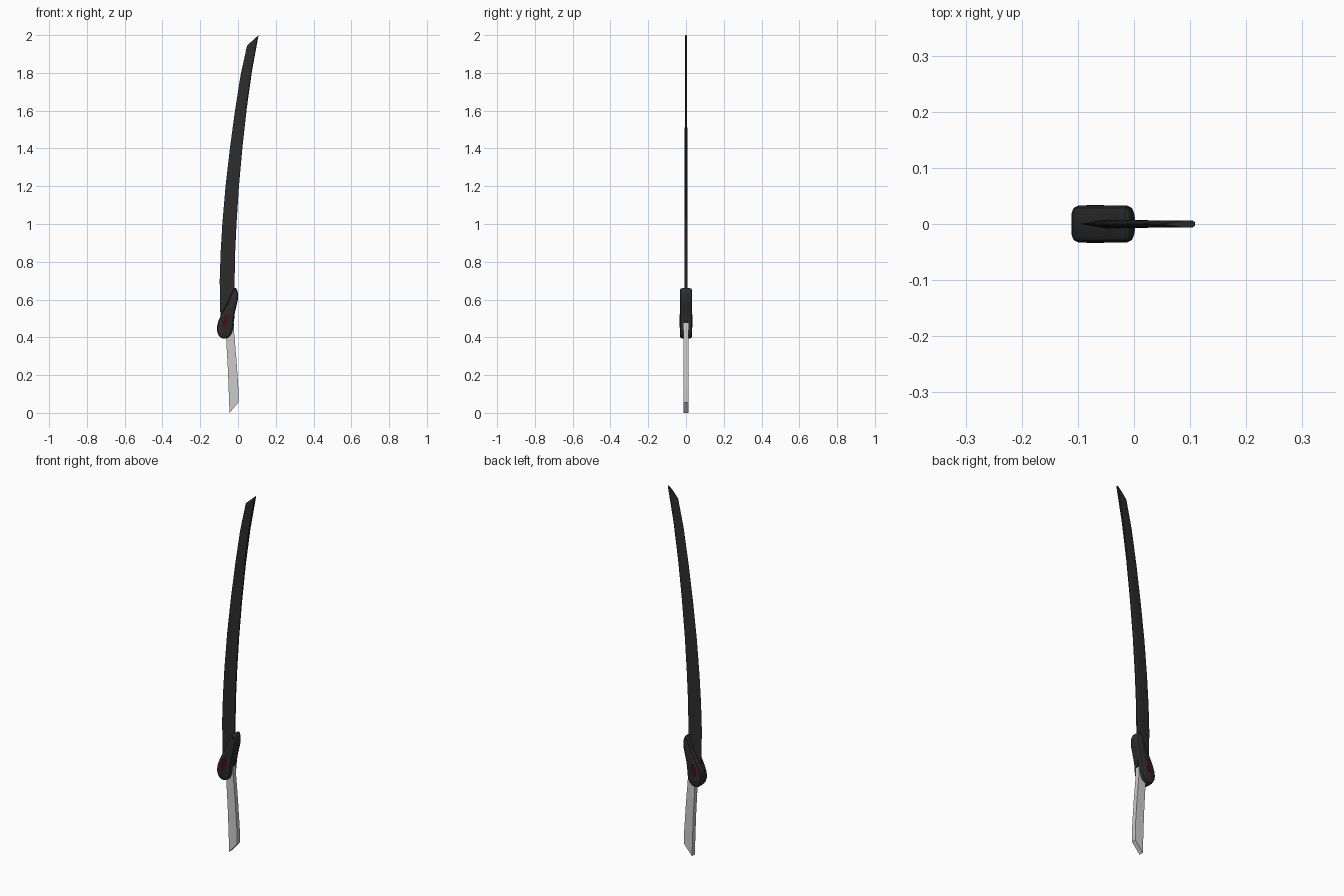
import bpy, bmesh, math

if "Cube" in bpy.data.objects:
    bpy.data.objects.remove(bpy.data.objects["Cube"])


def material(name, color):
    m = bpy.data.materials.new(name)
    m.diffuse_color = (*color, 1)
    m.use_nodes = True
    m.node_tree.nodes["Principled BSDF"].inputs["Base Color"].default_value = m.diffuse_color
    return m


def finish(name, bm, mat=None, smooth=None):
    bmesh.ops.recalc_face_normals(bm, faces=bm.faces[:])
    me = bpy.data.meshes.new(name)
    bm.to_mesh(me)
    bm.free()
    ob = bpy.data.objects.new(name, me)
    bpy.context.collection.objects.link(ob)
    if mat:
        me.materials.append(mat)
    if smooth:
        bpy.context.view_layer.objects.active = ob
        ob.select_set(True)
        bpy.ops.object.shade_smooth_by_angle(angle=math.radians(smooth))
        ob.select_set(False)
    return ob


def loft(rings):
    """Bridge closed rings of points and cap both ends."""
    bm = bmesh.new()
    rv = [[bm.verts.new(p) for p in r] for r in rings]
    n = len(rv[0])
    for a, b in zip(rv, rv[1:]):
        for i in range(n):
            j = (i + 1) % n
            bm.faces.new((a[i], a[j], b[j], b[i]))
    bm.faces.new(rv[0])
    bm.faces.new(rv[-1])
    return bm


def slab(outline, half, inset=0, raise_by=0):
    """Extrude an x-z outline to +-half, with chamfered raised caps."""
    bm = loft([[(x, y, z) for x, z in outline] for y in (-half, half)])
    if inset:
        caps = [f for f in bm.faces if len(f.verts) == len(outline)]
        bmesh.ops.recalc_face_normals(bm, faces=bm.faces[:])
        for share in (0.7, 0.3):
            bmesh.ops.inset_individual(bm, faces=caps, thickness=inset * (1 - share),
                                       depth=raise_by * share)
    return bm


def ellipse(cx, cz, a, b, tilt, n=20):
    pts = []
    for i in range(n):
        t = 2 * math.pi * i / n
        u, v = a * math.cos(t), b * math.sin(t)
        pts.append((cx + u * math.cos(tilt) + v * math.sin(tilt),
                    cz - u * math.sin(tilt) + v * math.cos(tilt)))
    return pts


def smooth_loop(p, k=3):
    """Closed Catmull-Rom curve through the points."""
    out = []
    n = len(p)
    for i in range(n):
        a, b, c, d = (p[(i + o) % n] for o in (-1, 0, 1, 2))
        for s in range(k):
            t = s / k
            out.append(tuple(0.5 * (2 * b[q] + (c[q] - a[q]) * t
                       + (2 * a[q] - 5 * b[q] + 4 * c[q] - d[q]) * t * t
                       + (3 * b[q] - a[q] - 3 * c[q] + d[q]) * t ** 3) for q in (0, 1)))
    return out


black = material("black", (0.025, 0.025, 0.025))
red = material("dark_red", (0.06, 0.004, 0.012))

# Blade: sharp convex edge on the left, thick back on the right
stations = [  # edge x, edge z, back x, back z
    (-0.093, 0.48, -0.02, 0.48), (-0.097, 0.70, -0.018, 0.70),
    (-0.092, 0.85, -0.015, 0.85), (-0.083, 1.00, -0.008, 1.00),
    (-0.066, 1.20, 0.005, 1.20), (-0.043, 1.40, 0.023, 1.40),
    (-0.016, 1.60, 0.046, 1.61), (0.014, 1.79, 0.074, 1.81),
    (0.048, 1.945, 0.109, 2.00)]
rings = []
for i, (ex, ez, bx, bz) in enumerate(stations):
    h = 0.008 - 0.002 * i / 8
    ring = []
    for t, y in ((0, 0), (0.6, -h), (0.93, -h), (1, -h * 0.55),
                 (1, h * 0.55), (0.93, h), (0.6, h)):
        ring.append((ex + (bx - ex) * t, y, ez + (bz - ez) * t))
    rings.append(ring)
finish("blade", loft(rings), black, 20)

# Handle: slanted-end flat grip
finish("handle", slab([(-0.045, 0.0), (0.002, 0.055), (0.002, 0.13), (-0.008, 0.28),
                       (-0.02, 0.42), (-0.022, 0.475), (-0.068, 0.46),
                       (-0.062, 0.38), (-0.053, 0.22)], 0.0125))

# Guard: bulbous lower lobe with an upswept horn
outline = smooth_loop([(-0.072, 0.393), (-0.042, 0.408), (-0.027, 0.445), (-0.022, 0.50),
                       (-0.012, 0.55), (0.0, 0.605), (-0.003, 0.645), (-0.016, 0.661),
                       (-0.033, 0.635), (-0.057, 0.58), (-0.087, 0.525),
                       (-0.107, 0.475), (-0.111, 0.435), (-0.097, 0.403)])
finish("guard", slab(outline, 0.018, 0.013, 0.015), black, 35)

# Inlays on both faces of the guard
finish("guard_inlay", slab(ellipse(-0.069, 0.486, 0.014, 0.036, 0.22), 0.034), red, 30)
